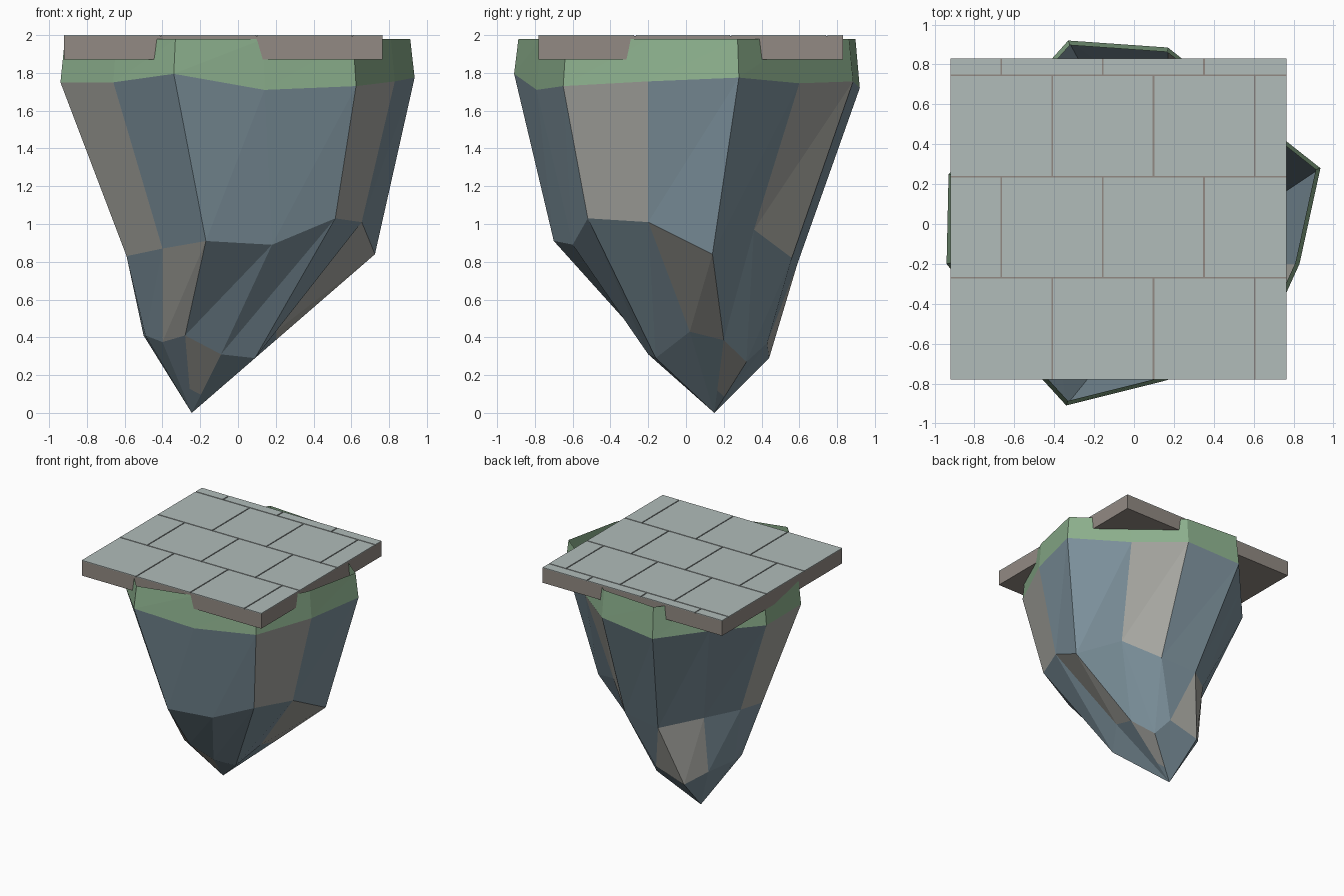
import bpy, bmesh
from mathutils import Vector

if "Cube" in bpy.data.objects:
    bpy.data.objects.remove(bpy.data.objects["Cube"])


def material(name, rgb):
    lin = [(c / 255 / 12.92 if c < 11 else ((c / 255 + 0.055) / 1.055) ** 2.4) for c in rgb]
    mat = bpy.data.materials.new(name)
    mat.use_nodes = True
    mat.diffuse_color = (*lin, 1)
    bsdf = mat.node_tree.nodes["Principled BSDF"]
    bsdf.inputs["Base Color"].default_value = (*lin, 1)
    bsdf.inputs["Roughness"].default_value = 0.9
    return mat


blue_rock = material("blue_rock", (126, 147, 158))
grey_rock = material("grey_rock", (168, 168, 162))
grass = material("grass", (141, 177, 142))
slab_stone = material("slab_stone", (146, 138, 131))
tile_stone = material("tile_stone", (177, 188, 186))


def finish(name, bm, mats):
    mesh = bpy.data.meshes.new(name)
    bm.normal_update()
    bm.to_mesh(mesh)
    bm.free()
    for m in mats:
        mesh.materials.append(m)
    obj = bpy.data.objects.new(name, mesh)
    bpy.context.collection.objects.link(obj)
    return obj


def add_box(bm, x0, x1, y0, y1, z0, z1):
    verts = bmesh.ops.create_cube(bm, size=1)["verts"]
    for v in verts:
        v.co = (x1 if v.co.x > 0 else x0, y1 if v.co.y > 0 else y0, z1 if v.co.z > 0 else z0)


def bridge(bm, lower, upper, grey=()):
    """Triangulated band between two rings; grey holds (segment, triangle) pairs."""
    n = len(lower)
    for i in range(n):
        j = (i + 1) % n
        tris = ((lower[i], upper[j], upper[i]), (lower[i], lower[j], upper[j]))
        for k, tri in enumerate(tris):
            face = bm.faces.new(tri)
            face.material_index = 1 if (i, k) in grey else 0


def whole(*segments):
    return {(s, k) for s in segments for k in (0, 1)}


# Cross-sections of the rock, counter-clockwise from the front corner
shoulder = [(-.34, -.91, 1.795), (.14, -.79, 1.71), (.625, -.65, 1.73), (.83, -.2, 1.755),
            (.935, .28, 1.775), (.53, .6, 1.745), (.17, .885, 1.755), (-.33, .92, 1.72),
            (-.63, .585, 1.74), (-.93, .25, 1.74), (-.94, -.2, 1.75), (-.66, -.56, 1.75)]
waist = [(-.17, -.7, .91), (.18, -.6, .89), (.515, -.52, 1.03), (.655, -.2, 1.01),
         (.725, .14, .84), (.43, .36, .97), (.18, .56, .82), (-.15, .59, .79),
         (-.42, .36, .86), (-.59, .11, .88), (-.59, -.18, .83), (-.4, -.44, .87)]
ankle = [(-.28, -.25, .41), (-.09, -.2, .31), (.09, -.16, .29), (.2, .02, .43),
         (.2, .2, .385), (.05, .32, .27), (-.02, .43, .37), (-.29, .44, .29),
         (-.42, .3, .38), (-.5, .06, .41), (-.49, -.05, .41), (-.4, -.15, .375)]
tip = Vector((-.245, .15, 0))

# Rock body tapering to a point
bm = bmesh.new()
point_ring = [tip + (Vector(p) - tip) * 0.31 for p in ankle]
rings = [[bm.verts.new(p) for p in ring] for ring in (shoulder, waist, ankle, point_ring)]
bridge(bm, rings[1], rings[0], whole(2, 5, 9, 10))
bridge(bm, rings[2], rings[1], whole(3, 7, 11) | {(6, 1)})
bridge(bm, rings[3], rings[2], whole(0, 4))
apex = bm.verts.new(tip)
for i, v in enumerate(rings[3]):
    bm.faces.new((apex, rings[3][(i + 1) % len(rings[3])], v))
finish("rock_body", bm, [blue_rock, grey_rock])

# Open band of grass around the top
bm = bmesh.new()
low = [bm.verts.new(p) for p in shoulder]
rim = [bm.verts.new((x * .975, y * .975, 1.98)) for x, y, z in shoulder]
bridge(bm, low, rim)
finish("grass_band", bm, [grass])

# Square slab
X0, X1, Y0, Y1 = -.92, .765, -.78, .83
bm = bmesh.new()
add_box(bm, X0, X1, Y0, Y1, 1.87, 1.994)
finish("slab", bm, [slab_stone])

# Paving tiles in staggered rows
bm = bmesh.new()
gap = .004
rows = [Y0, -.27, .237, .745, Y1]
for r in range(4):
    start = -.41 if r % 2 == 0 else -.665
    cuts = [X0] + [start + .508 * k for k in range(3)] + [X1]
    for a, b in zip(cuts, cuts[1:]):
        add_box(bm, a + gap * (a > X0), b - gap * (b < X1),
                rows[r] + gap * (r > 0), rows[r + 1] - gap * (r < 3), 1.994, 2.0)
finish("paving_tiles", bm, [tile_stone])
